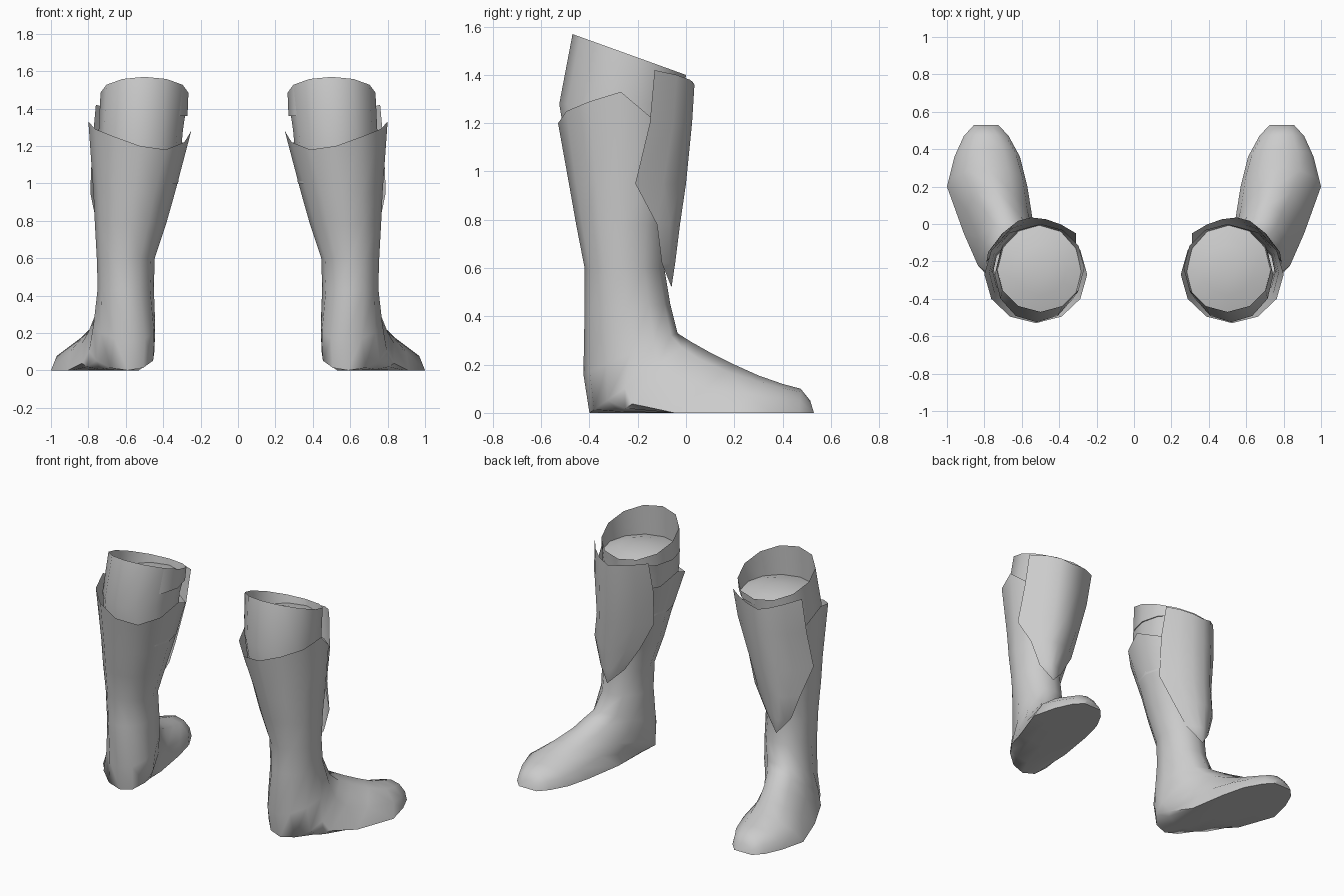
import bpy, bmesh, math
from mathutils import Vector

cube = bpy.data.objects.get("Cube")
if cube:
    bpy.data.objects.remove(cube, do_unlink=True)

SIDES = 12
grey = bpy.data.materials.new("plain_grey")
grey.use_nodes = True
GREY = (0.6, 0.6, 0.6, 1)
grey.diffuse_color = GREY
grey.node_tree.nodes["Principled BSDF"].inputs["Base Color"].default_value = GREY


def ring(front_x, back_x, half, front, back, flat=0.0):
    """Oval section from a front point to a back point; flat squares off its underside."""
    f = Vector((front_x, *front))
    b = Vector((back_x, *back))
    points = []
    for i in range(SIDES):
        a = math.tau * i / SIDES
        u = math.cos(a)
        t = (1 - flat) * (1 + u) / 2 + flat * max(u, 0)
        points.append(b.lerp(f, t) + Vector((half * math.sin(a), 0, 0)))
    return points


def level(x, half, front, back, z):
    return ring(x, x, half, (front, z), (back, z))


def skin(name, rows, closed=True, cap=False, angle=60):
    """Join rows of points into a surface and mirror it to the other side."""
    bm = bmesh.new()
    grid = [[bm.verts.new(p) for p in row] for row in rows]
    n = len(rows[0])
    for low, high in zip(grid, grid[1:]):
        for i in range(n if closed else n - 1):
            j = (i + 1) % n
            bm.faces.new((low[i], low[j], high[j], high[i]))
    if cap:
        bm.faces.new(grid[-1])
    bmesh.ops.remove_doubles(bm, verts=bm.verts, dist=0.0005)
    if closed:
        bmesh.ops.recalc_face_normals(bm, faces=bm.faces)
    mesh = bpy.data.meshes.new(name)
    bm.to_mesh(mesh)
    bm.free()
    mesh.materials.append(grey)
    obj = bpy.data.objects.new(name, mesh)
    bpy.context.collection.objects.link(obj)
    bpy.ops.object.select_all(action="DESELECT")
    obj.select_set(True)
    bpy.context.view_layer.objects.active = obj
    bpy.ops.object.shade_smooth_by_angle(angle=math.radians(angle))
    obj.modifiers.new("pair", "MIRROR").use_mirror_merge = False
    return obj


# Boot: pointed rim, tapering shaft, heel and out-turned foot
rim = level(0.525, 0.275, -0.01, -0.53, 1.2)
rim_heights = [1.2, 1.2, 1.22, 1.33, 1.29, 1.25, 1.2, 1.18, 1.22, 1.28, 1.22, 1.2]
for p, z in zip(rim, rim_heights):
    p.z = z
skin("boots", [
    rim,
    level(0.555, 0.218, -0.03, -0.485, 0.95),
    level(0.575, 0.19, -0.07, -0.455, 0.78),
    level(0.6, 0.155, -0.09, -0.42, 0.6),
    ring(0.6, 0.6, 0.15, (-0.065, 0.45), (-0.42, 0.43)),
    ring(0.64, 0.575, 0.165, (-0.035, 0.33), (-0.425, 0.16)),
    ring(0.68, 0.59, 0.175, (0.02, 0.295), (-0.4, 0), 0.3),
    ring(0.71, 0.65, 0.175, (0.1, 0.25), (-0.28, 0), 0.7),
    ring(0.75, 0.72, 0.19, (0.2, 0.2), (-0.05, 0), 1),
    ring(0.78, 0.785, 0.215, (0.3, 0.155), (0.2, 0), 1),
    ring(0.785, 0.785, 0.175, (0.4, 0.12), (0.36, 0), 1),
    ring(0.79, 0.79, 0.12, (0.475, 0.1), (0.47, 0), 1),
    ring(0.79, 0.79, 0.065, (0.515, 0.05), (0.53, 0), 1),
], cap=True)

# Leg lining: slanted open rim with a low domed floor
slanted = level(0.5, 0.235, 0, -0.47, 1.4)
for p in slanted:
    p.z -= 0.36 * p.y
skin("leg_linings", [
    level(0.53, 0.21, -0.05, -0.48, 1.0),
    level(0.52, 0.225, -0.02, -0.525, 1.28),
    slanted,
    level(0.5, 0.23, -0.005, -0.485, 1.36),
    level(0.5, 0.14, -0.11, -0.38, 1.39),
    level(0.5, 0.05, -0.2, -0.29, 1.4),
], cap=True)

# Shin guard: curved sheet tapering to a point, as inner, middle and outer points
guard = [
    ((0.31, -0.05, 1.40), (0.55, 0.035, 1.36), (0.76, -0.13, 1.42)),
    ((0.31, -0.10, 1.20), (0.56, 0.025, 1.20), (0.78, -0.15, 1.20)),
    ((0.345, -0.16, 0.95), (0.58, 0.0, 0.95), (0.79, -0.21, 0.95)),
    ((0.42, -0.12, 0.78), (0.61, -0.025, 0.78), (0.755, -0.12, 0.78)),
    ((0.52, -0.10, 0.62), (0.62, -0.045, 0.62), (0.70, -0.10, 0.62)),
    ((0.62, -0.06, 0.52),) * 3,
]
rows = []
for inner, middle, outer in guard:
    mid = Vector(middle)
    row = []
    for k in range(-3, 4):
        s = abs(k) / 3
        edge = Vector(inner if k < 0 else outer)
        p = mid.lerp(edge, s)
        p.y = mid.y + (edge.y - mid.y) * s ** 2
        row.append(p)
    rows.append(row[::-1])
skin("shin_guards", rows[::-1], closed=False)
